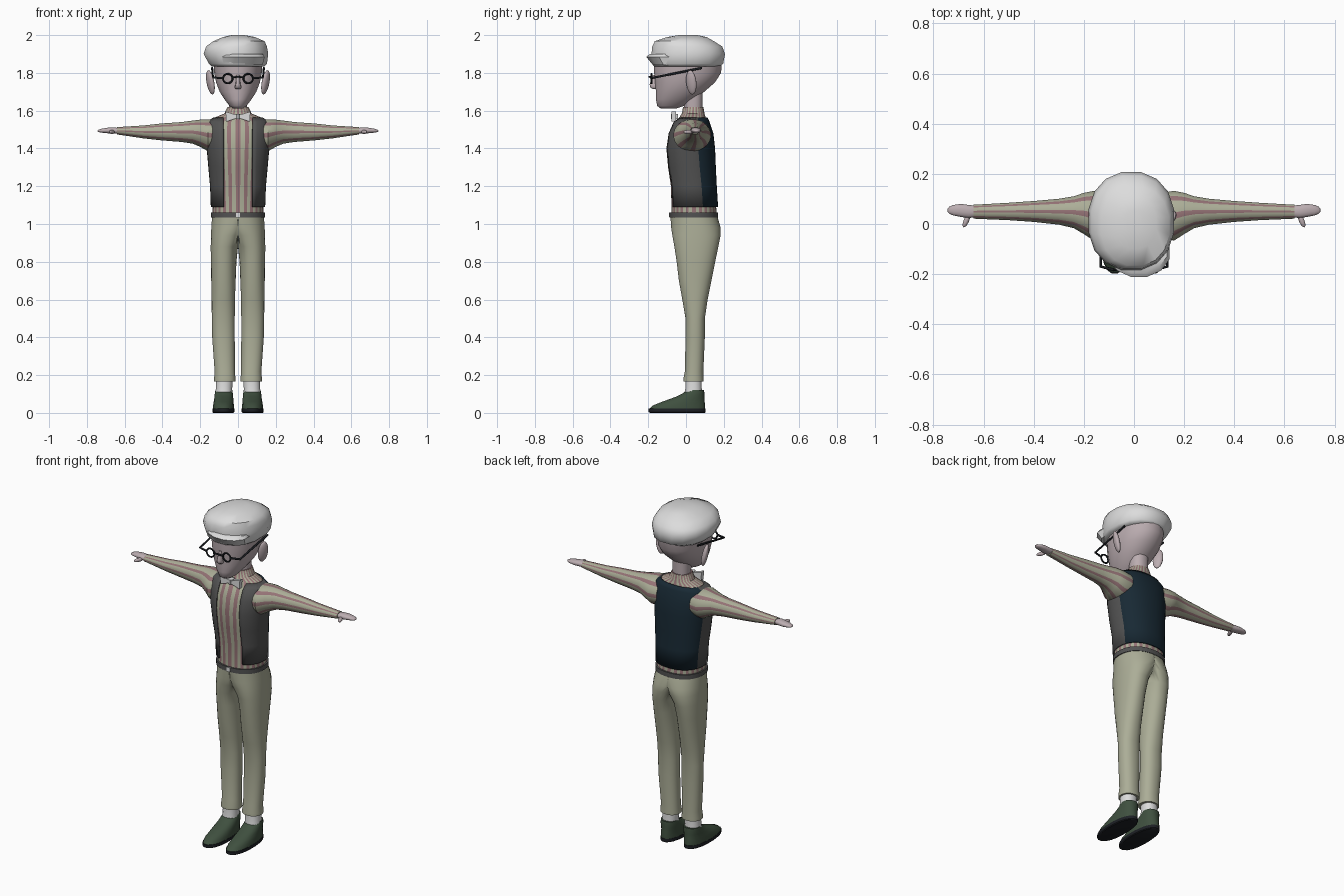
import bpy, bmesh, math
from mathutils import Vector

if "Cube" in bpy.data.objects:
    bpy.data.objects.remove(bpy.data.objects["Cube"])


def material(name, rgb):
    m = bpy.data.materials.new(name)
    m.use_nodes = True
    m.diffuse_color = (*rgb, 1)
    m.node_tree.nodes["Principled BSDF"].inputs["Base Color"].default_value = (*rgb, 1)
    return m


SKIN = material("pale skin", (0.50, 0.42, 0.44))
WHITE = material("soft white", (0.72, 0.72, 0.72))
SAGE = material("sage cloth", (0.41, 0.42, 0.31))
PINK = material("dusty pink", (0.30, 0.17, 0.18))
GREY = material("charcoal grey", (0.085, 0.085, 0.085))
NAVY = material("dark navy", (0.009, 0.022, 0.034))
GREEN = material("dark green leather", (0.05, 0.08, 0.05))
BLACK = material("near black", (0.012, 0.014, 0.018))


def spow(v, p):
    return math.copysign(abs(v) ** p, v)


def smooth(ob, angle=40):
    bpy.ops.object.select_all(action="DESELECT")
    ob.select_set(True)
    bpy.context.view_layer.objects.active = ob
    bpy.ops.object.shade_smooth_by_angle(angle=math.radians(angle))


def loft(name, rings, mats, n=20, p=0.9, axis="z", rule=None, gap=0, clamp=False, mirror=False, angle=40):
    """Skin rings of (position, centre, half width, low, high); gap leaves an opening at the front."""
    bm = bmesh.new()
    rows = []
    for t, uc, ur, v0, v1 in rings:
        a0 = math.asin(min(1, gap / ur) ** (1 / p)) if gap else 0
        row = []
        for i in range(n + 1 if gap else n):
            a = a0 + i / n * (math.tau - 2 * a0) if gap else (i - 0.5) / n * math.tau
            u = uc + ur * spow(math.sin(a), p)
            v = (v0 + v1) / 2 - (v1 - v0) / 2 * spow(math.cos(a), p)
            if clamp:
                u = max(u, 0)
            row.append(bm.verts.new((u, v, t) if axis == "z" else (t, u, v)))
        rows.append(row)
    for low, high in zip(rows, rows[1:]):
        for i in range(n):
            k = (i + 1) % len(low)
            f = bm.faces.new((low[i], low[k], high[k], high[i]))
            f.material_index = rule(i) if rule else 0
    if not gap:
        bm.faces.new(rows[0])
        bm.faces.new(rows[-1])
    bmesh.ops.recalc_face_normals(bm, faces=bm.faces)
    if clamp:
        inner = [f for f in bm.faces if all(v.co.x < 1e-5 for v in f.verts)]
        bmesh.ops.delete(bm, geom=inner, context="FACES")
    me = bpy.data.meshes.new(name)
    bm.to_mesh(me)
    bm.free()
    for m in mats:
        me.materials.append(m)
    ob = bpy.data.objects.new(name, me)
    bpy.context.collection.objects.link(ob)
    smooth(ob, angle)
    if mirror:
        ob.modifiers.new("Mirror", "MIRROR")
    return ob


def ball(name, mat, loc, size, rot=(0, 0, 0)):
    bpy.ops.mesh.primitive_uv_sphere_add(segments=14, ring_count=9, location=loc, rotation=rot)
    ob = bpy.context.object
    ob.name, ob.scale = name, size
    ob.data.materials.append(mat)
    smooth(ob, 60)


def wire(name, points, radius):
    cu = bpy.data.curves.new(name, "CURVE")
    cu.dimensions, cu.bevel_depth, cu.bevel_resolution = "3D", radius, 1
    sp = cu.splines.new("POLY")
    sp.points.add(len(points) - 1)
    for q, c in zip(sp.points, points):
        q.co = (*c, 1)
    cu.materials.append(BLACK)
    bpy.context.collection.objects.link(bpy.data.objects.new(name, cu))


def grow(ring, d):
    t, c, r, a, b = ring
    return (t, c, r + d, a - d, b + d)


# Shoes, soles and socks
loft("soles", [(0, .077, .054, -.192, .1), (.004, .077, .058, -.2, .105), (.022, .077, .058, -.2, .105)],
     [BLACK], mirror=True)
loft("shoes", [(.02, .077, .057, -.198, .103), (.038, .077, .056, -.18, .103), (.06, .076, .053, -.125, .1),
               (.085, .075, .05, -.055, .098), (.105, .075, .048, -.015, .098), (.122, .075, .045, .005, .096)],
     [GREEN], mirror=True)
loft("socks", [(.09, .076, .046, -.012, .088), (.13, .074, .044, -.004, .084), (.18, .072, .045, -.004, .084)],
     [WHITE], n=16, mirror=True)

# Trousers: one leg and half the hips, mirrored
loft("trousers", [(.165, .070, .057, -.014, .094), (.18, .070, .057, -.014, .094), (.22, .070, .054, -.006, .092),
                  (.40, .077, .060, -.003, .100), (.50, .078, .061, -.003, .100), (.60, .078, .062, -.020, .115),
                  (.70, .077, .065, -.038, .135), (.80, .076, .068, -.050, .155), (.88, .071, .074, -.062, .172),
                  (.94, .050, .093, -.073, .184), (.98, .022, .120, -.079, .184), (1.04, 0, .138, -.083, .167)],
     [SAGE], n=28, clamp=True, mirror=True, angle=60)
loft("belt", [(1.035, 0, .143, -.087, .171), (1.062, 0, .143, -.087, .171)], [GREY], n=32)
loft("belt_buckle", [(1.036, 0, .013, -.092, -.08), (1.061, 0, .013, -.092, -.08)], [WHITE], n=4, p=.5)

# Striped shirt and vest share the torso shape
torso = [(1.055, 0, .135, -.078, .162), (1.09, 0, .134, -.077, .16), (1.2, 0, .138, -.08, .153),
         (1.3, 0, .147, -.095, .148), (1.4, 0, .156, -.104, .144), (1.48, 0, .162, -.092, .135),
         (1.54, 0, .156, -.064, .115), (1.565, 0, .12, -.035, .104), (1.585, 0, .072, -.022, .098),
         (1.62, 0, .056, -.016, .092)]
loft("shirt_body", torso, [PINK, SAGE], n=48, rule=lambda i: i % 2)
vest = loft("vest", [grow(r, .01) for r in torso[1:8]], [GREY, NAVY], n=34, gap=.078,
            rule=lambda i: int(.26 < (i + .5) / 34 < .74))
vest.modifiers.new("Thickness", "SOLIDIFY").thickness = .008

# Sleeves with lengthwise stripes, hands and thumbs
loft("sleeves", [(.11, .035, .09, 1.39, 1.55), (.16, .033, .1, 1.385, 1.555), (.2, .042, .083, 1.408, 1.553),
                 (.24, .047, .064, 1.425, 1.548), (.3, .049, .052, 1.434, 1.54), (.4, .05, .042, 1.442, 1.533),
                 (.5, .05, .035, 1.453, 1.522), (.64, .049, .028, 1.474, 1.513)],
     [SAGE, PINK], n=24, p=1, axis="x", mirror=True, rule=lambda i: int(i % 3 == 0))
loft("hands", [(.63, .05, .023, 1.48, 1.508), (.66, .05, .026, 1.478, 1.512), (.69, .054, .026, 1.48, 1.51),
               (.72, .055, .021, 1.483, 1.505), (.737, .055, .014, 1.486, 1.5), (.743, .055, .006, 1.49, 1.496)],
     [SKIN], n=14, axis="x", mirror=True, angle=60)

# Neck, head and nose
loft("neck", [(1.58, 0, .048, -.01, .086), (1.72, 0, .052, -.012, .09)], [SKIN])
loft("head", [(1.612, 0, .028, -.135, -.05), (1.625, 0, .045, -.153, -.01), (1.66, 0, .072, -.16, .05),
              (1.70, 0, .098, -.16, .098), (1.75, 0, .117, -.165, .155), (1.80, 0, .127, -.17, .187),
              (1.87, 0, .13, -.17, .193)], [SKIN], n=24, p=.95, angle=70)
loft("nose", [(1.79, 0, .008, -.175, -.14), (1.74, 0, .013, -.194, -.14), (1.724, 0, .019, -.191, -.14),
              (1.714, 0, .011, -.175, -.14)], [SKIN], n=10, angle=60)

# Soft cap with an uneven crown and a short peak
loft("cap", [(1.835, 0, .143, -.172, .18), (1.848, 0, .156, -.184, .2), (1.9, -.011, .174, -.186, .21),
             (1.94, -.008, .164, -.182, .195), (1.968, .005, .138, -.168, .15), (1.99, .005, .085, -.1, .11),
             (2.0, 0, .035, -.04, .06)], [WHITE], n=16, angle=50)
loft("cap_peak", [(1.842, .01, .125, -.178, -.02), (1.885, .02, .125, -.214, -.02), (1.9, .02, .115, -.195, -.02)],
     [WHITE], n=12, p=1)

# Bow tie
for s in (1, -1):
    wing = [Vector((s * x, y, z)) for y in (-.077, -.052)
            for x, z in ((.006, 1.56), (.062, 1.542), (.066, 1.595), (.006, 1.577))]
    bm = bmesh.new()
    for co in wing:
        bm.verts.new(co)
    bmesh.ops.convex_hull(bm, input=bm.verts)
    me = bpy.data.meshes.new("bow_wing")
    bm.to_mesh(me)
    bm.free()
    me.materials.append(WHITE)
    bpy.context.collection.objects.link(bpy.data.objects.new("bow_wing", me))
loft("bow_knot", [(1.555, 0, .012, -.082, -.04), (1.582, 0, .012, -.082, -.04)], [WHITE], n=8)

# Paired ears, thumbs and spectacles
for side, s in (("left", 1), ("right", -1)):
    ball(side + "_ear", SKIN, (s * .146, .028, 1.75), (.017, .03, .066), (0, s * .2, s * -.5))
    ball(side + "_thumb", SKIN, (s * .668, .015, 1.487), (.011, .031, .011), (0, 0, s * .4))
    bpy.ops.mesh.primitive_torus_add(major_segments=20, minor_segments=6, major_radius=.025, minor_radius=.005,
                                     location=(s * .054, -.183, 1.77), rotation=(math.pi / 2, 0, 0))
    rim = bpy.context.object
    rim.name = side + "_rim"
    rim.data.materials.append(BLACK)
    smooth(rim)
    wire(side + "_temple", [(s * .079, -.183, 1.773), (s * .132, -.17, 1.775), (s * .137, .085, 1.826)], .006)
wire("spectacle_bridge", [(-.03, -.186, 1.775), (0, -.194, 1.78), (.03, -.186, 1.775)], .005)
